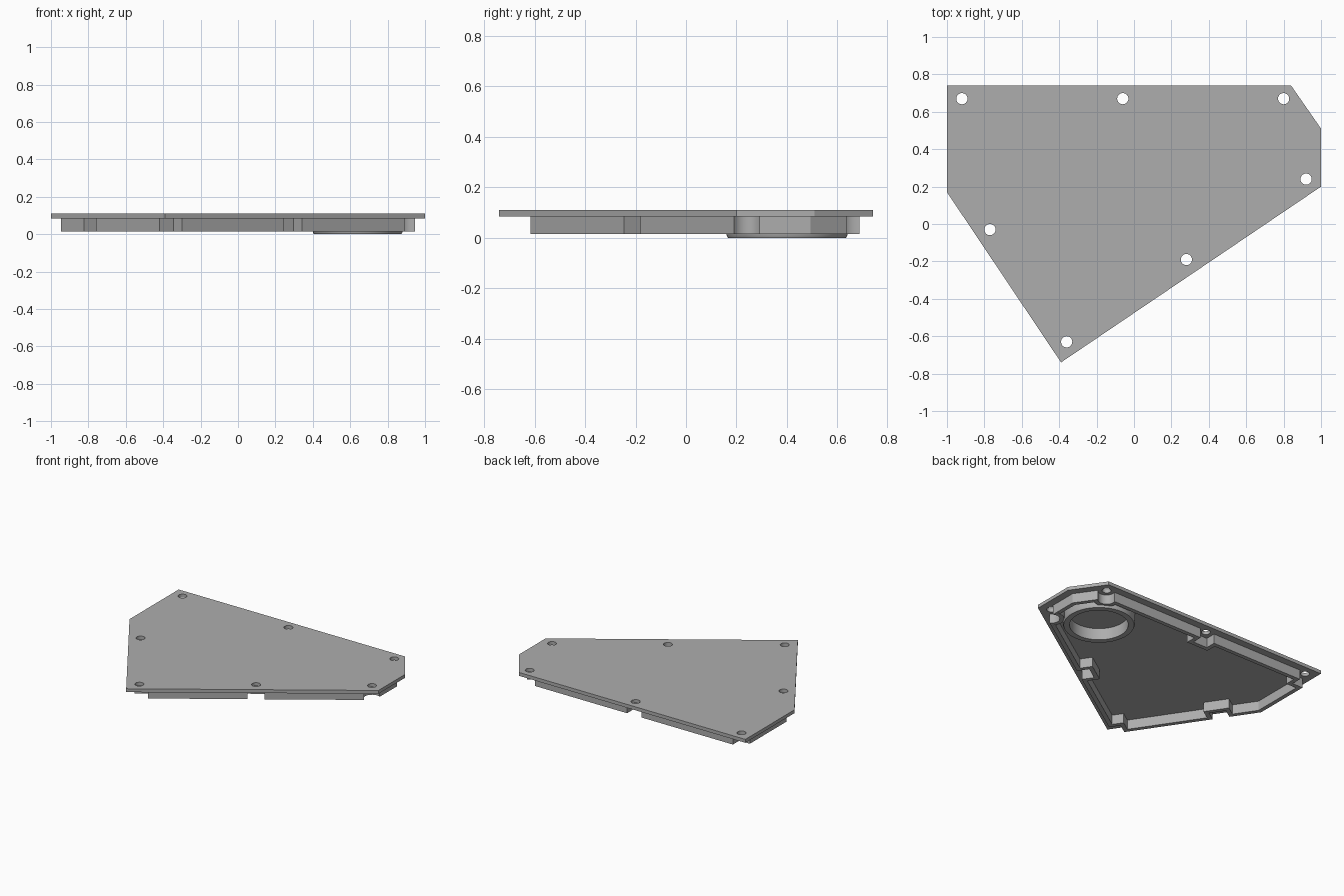
import bpy, bmesh, math
from mathutils import Vector
from mathutils.geometry import intersect_line_line_2d, intersect_line_sphere_2d

cube = bpy.data.objects.get("Cube")
if cube:
    bpy.data.objects.remove(cube)

grey = bpy.data.materials.new("mid grey")
grey.use_nodes = True
grey.diffuse_color = (0.42, 0.42, 0.42, 1)
grey.node_tree.nodes["Principled BSDF"].inputs["Base Color"].default_value = grey.diffuse_color

PLATE_Z, TOP_Z, WALL_Z = 0.085, 0.11, 0.015
INSET, THICK, CLEAR, HOLE_R = 0.053, 0.03, 0.058, 0.03


def finish(name, bm):
    bmesh.ops.recalc_face_normals(bm, faces=bm.faces)
    mesh = bpy.data.meshes.new(name)
    bm.to_mesh(mesh)
    bm.free()
    mesh.materials.append(grey)
    obj = bpy.data.objects.new(name, mesh)
    bpy.context.collection.objects.link(obj)
    bpy.ops.object.select_all(action='DESELECT')
    bpy.context.view_layer.objects.active = obj
    obj.select_set(True)
    bpy.ops.object.shade_smooth_by_angle(angle=math.radians(30))


def slab(name, loops, z0, z1):
    """Extrude a flat region bounded by an outer loop and any inner loops."""
    bm = bmesh.new()
    for loop in loops:
        vs = [bm.verts.new((p[0], p[1], z0)) for p in loop]
        for a, b in zip(vs, vs[1:] + vs[:1]):
            bm.edges.new((a, b))
    bmesh.ops.triangle_fill(bm, use_beauty=True, edges=bm.edges[:], normal=(0, 0, 1))
    ext = bmesh.ops.extrude_face_region(bm, geom=bm.faces[:])
    moved = [g for g in ext["geom"] if isinstance(g, bmesh.types.BMVert)]
    bmesh.ops.translate(bm, verts=moved, vec=(0, 0, z1 - z0))
    finish(name, bm)


def circle(c, r, n=32):
    return [Vector((c[0] + r * math.cos(math.tau * i / n),
                    c[1] + r * math.sin(math.tau * i / n))) for i in range(n)]


def offset(loop, d):
    """Move a counter-clockwise loop inward by d with mitred corners."""
    out = []
    for i, p in enumerate(loop):
        a = (p - loop[i - 1]).normalized()
        b = (loop[(i + 1) % len(loop)] - p).normalized()
        na, nb = Vector((-a.y, a.x)), Vector((-b.y, b.x))
        out.append(p + (na + nb) * d / (1 + na.dot(nb)))
    return out


def cross(p, d, q, e):
    """Intersection of two lines given by point and direction."""
    k = (q - p).cross(e) / d.cross(e)
    return p + d * k


def side_recess(a, b, c):
    """Square recess around screw c, open on the wall from a to b."""
    d = (b - a).normalized()
    n = Vector((-d.y, d.x))
    foot = a + d * (c - a).dot(d)
    back = c + n * CLEAR
    return [foot - d * CLEAR, back - d * CLEAR, back + d * CLEAR, foot + d * CLEAR]


def corner_recess(a, corner, b, c):
    """Square recess around screw c at a corner, aligned with the wall to b."""
    d = (b - corner).normalized()
    n = Vector((-d.y, d.x))
    inner = c + (n + d) * CLEAR
    return [cross(inner, d, corner, corner - a), inner, cross(inner, n, corner, d)]


def round_recess(a, corner, b, c, steps=12):
    """Concave arc around screw c at a corner."""
    def hit(end):
        d = (end - corner).normalized()
        t = (c - corner).dot(d)
        h = (c - corner - d * t).length
        return corner + d * (t + math.sqrt(CLEAR ** 2 - h ** 2)) - c
    s, e = hit(a), hit(b)
    a0, a1 = math.atan2(s.y, s.x), math.atan2(e.y, e.x)
    sweep = (a0 - a1) % math.tau
    return [c + CLEAR * Vector((math.cos(a0 - sweep * i / steps),
                                math.sin(a0 - sweep * i / steps)))
            for i in range(steps + 1)]


# Cover outline, counter-clockwise from the front tip
outline = [Vector(p) for p in ((-.39, -.74), (1, .2), (1, .51), (.84, .74), (-1, .74), (-1, .17))]
tip, front, right, chamfer, back, left = [
    Vector(p) for p in ((-.36, -.63), (.28, -.19), (.92, .24), (.8, .67), (-.06, .67), (-.92, .67))]
side = Vector((-.77, -.03))
screws = [tip, front, right, chamfer, back, left, side]

slab("cover_plate", [outline] + [circle(s, HOLE_R) for s in screws], PLATE_Z, TOP_Z)

# Rim wall that steps around every screw
w = offset(outline, INSET)
path = corner_recess(w[5], w[0], w[1], tip)
path += side_recess(w[0], w[1], front)
path += round_recess(w[0], w[1], w[2], right)
path += [w[2]]
path += round_recess(w[2], w[3], w[4], chamfer)
path += side_recess(w[3], w[4], back)
path += corner_recess(w[3], w[4], w[5], left)
path += [w[5]]
path += side_recess(w[5], w[0], side)
slab("rim_wall", [path, offset(path, THICK)], WALL_Z, PLATE_Z)

# Round collar under the plate, with a small chamfer on its lower edge
bm = bmesh.new()
profile = ((.24, PLATE_Z), (.24, .012), (.234, 0), (.195, 0), (.195, PLATE_Z))
rings = [[bm.verts.new((p.x, p.y, z)) for p in circle((.64, .40), r, 64)] for r, z in profile]
for lower, upper in zip(rings, rings[1:] + rings[:1]):
    for i in range(64):
        j = (i + 1) % 64
        bm.faces.new((lower[i], lower[j], upper[j], upper[i]))
finish("round_collar", bm)
